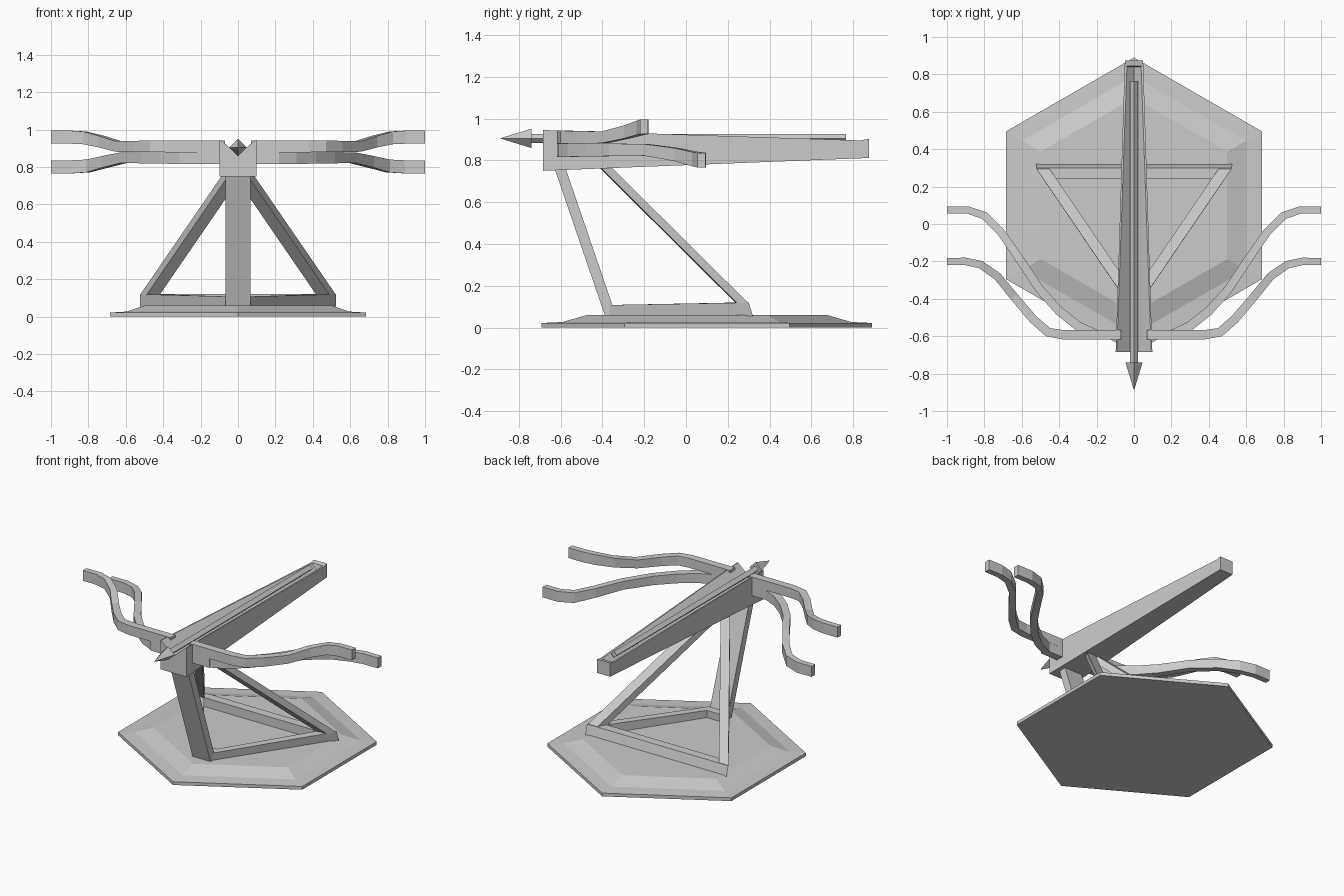
import bpy, math
from mathutils import Vector

if "Cube" in bpy.data.objects:
    bpy.data.objects.remove(bpy.data.objects["Cube"])


def add_mesh(name, verts, faces):
    import bmesh
    me = bpy.data.meshes.new(name)
    me.from_pydata([tuple(v) for v in verts], [], faces)
    bm = bmesh.new()
    bm.from_mesh(me)
    bmesh.ops.recalc_face_normals(bm, faces=bm.faces[:])
    # triangulate concave caps safely
    bmesh.ops.triangulate(bm, faces=[f for f in bm.faces if len(f.verts) > 6])
    bm.to_mesh(me)
    bm.free()
    ob = bpy.data.objects.new(name, me)
    bpy.context.collection.objects.link(ob)
    return ob


def skin(name, rings, closed=False):
    """Join equal-length rings of points; cap the ends or close into a loop."""
    n, m = len(rings[0]), len(rings)
    verts = [p for r in rings for p in r]
    faces = []
    for i in range(m if closed else m - 1):
        a, b = i * n, ((i + 1) % m) * n
        for j in range(n):
            k = (j + 1) % n
            faces.append((a + j, a + k, b + k, b + j))
    if not closed:
        faces += [tuple(range(n)), tuple(range((m - 1) * n, m * n))]
    return add_mesh(name, verts, faces)


# Hexagonal base with a bevelled step
def hexagon(r, z):
    return [(r * math.cos(math.radians(90 + 60 * i)),
             0.1 + r * math.sin(math.radians(90 + 60 * i)), z) for i in range(6)]


skin("base", [hexagon(0.79, 0), hexagon(0.79, 0.022),
              hexagon(0.69, 0.027), hexagon(0.575, 0.06)])

# Triangular floor frame with slightly slanted outer walls
outer = [(-0.525, 0.32), (0.525, 0.32), (0.065, -0.37), (-0.065, -0.37)]
inner = [(-0.42, 0.24), (0.42, 0.24), (0.055, -0.30), (-0.055, -0.30)]
frame = []
for (ox, oy), (ix, iy) in zip(outer, inner):
    top = 0.12 if oy > 0 else 0.108
    oy2 = oy - 0.02 if oy > 0 else oy
    frame.append([(ox, oy, 0.055), (ox, oy2, top), (ix, iy, top), (ix, iy, 0.055)])
skin("floor_frame", frame, closed=True)

# Front leg, leaning forward
skin("front_leg", [[(-0.067, y0, z), (0.067, y0, z), (0.067, y0 + 0.053, z), (-0.067, y0 + 0.053, z)]
                   for y0, z in ((-0.387, 0.055), (-0.635, 0.78))])

# Two back legs
for s, side in ((1, "right"), (-1, "left")):
    foot = [(0.525, 0.30), (0.455, 0.30), (0.42, 0.24), (0.49, 0.247)]
    skin("back_leg_" + side, [[(s * (x - dx), y - dy, z) for x, y in foot]
                              for dx, dy, z in ((0, 0, 0.115), (0.46, 0.675, 0.785))])


# Tapered stock with a V groove closed at the rear
def stock_ring(y, w, zb, zt, g, zg):
    return [(-w, y, zb), (w, y, zb), (w, y, zt), (g, y, zt), (0, y, zg), (-g, y, zt), (-w, y, zt)]


skin("stock", [stock_ring(-0.685, 0.098, 0.75, 0.945, 0.092, 0.865),
               stock_ring(0.84, 0.05, 0.81, 0.895, 0.038, 0.855),
               stock_ring(0.845, 0.05, 0.81, 0.897, 0.038, 0.897),
               stock_ring(0.875, 0.048, 0.811, 0.903, 0.036, 0.903)])

# Bow limbs: (x, y, centre z, half height), mirrored in x
upper = [(0.07, -0.592, 0.911, 0.032), (0.38, -0.592, 0.911, 0.032), (0.46, -0.578, 0.911, 0.031),
         (0.54, -0.508, 0.910, 0.030), (0.64, -0.39, 0.910, 0.028), (0.73, -0.28, 0.936, 0.031),
         (0.82, -0.217, 0.956, 0.034), (0.90, -0.20, 0.960, 0.035), (1.0, -0.20, 0.960, 0.035)]
lower = [(0.07, -0.592, 0.849, 0.032), (0.20, -0.592, 0.849, 0.032), (0.30, -0.545, 0.849, 0.032),
         (0.40, -0.465, 0.849, 0.031), (0.50, -0.355, 0.850, 0.030), (0.61, -0.19, 0.850, 0.028),
         (0.71, -0.045, 0.828, 0.031), (0.80, 0.045, 0.806, 0.034), (0.89, 0.075, 0.801, 0.035),
         (1.0, 0.075, 0.801, 0.035)]


def limb(name, path, s):
    rings = []
    for i, (x, y, z, h) in enumerate(path):
        p, q = path[max(i - 1, 0)], path[min(i + 1, len(path) - 1)]
        t = Vector((q[0] - p[0], q[1] - p[1])).normalized()
        w = 0.026 - 0.007 * i / (len(path) - 1)
        nx, ny = -t.y * w, t.x * w
        rings.append([(s * (x + nx), y + ny, z - h), (s * (x - nx), y - ny, z - h),
                      (s * (x - nx), y - ny, z + h), (s * (x + nx), y + ny, z + h)])
    skin(name, rings)


for s, side in ((1, "right"), (-1, "left")):
    limb("upper_limb_" + side, upper, s)
    limb("lower_limb_" + side, lower, s)
    # Solid limb root filling between the pair near the stock
    skin("limb_root_" + side, [[(s * x, -0.617, z0), (s * x, -0.567, z0), (s * x, -0.567, z1), (s * x, -0.617, z1)]
                               for x, z0, z1 in ((0.07, 0.818, 0.942), (0.22, 0.818, 0.942))])


# Bolt: four-sided shaft and pointed head
def diamond(r, y, z=0.905):
    return [(r, y, z), (0, y, z + r), (-r, y, z), (0, y, z - r)]


skin("bolt_shaft", [diamond(0.022, -0.75), diamond(0.022, 0.765)])
head = diamond(0.046, -0.74) + [(0, -0.89, 0.905)]
add_mesh("bolt_head", head, [(0, 1, 2, 3)] + [(i, (i + 1) % 4, 4) for i in range(4)])
